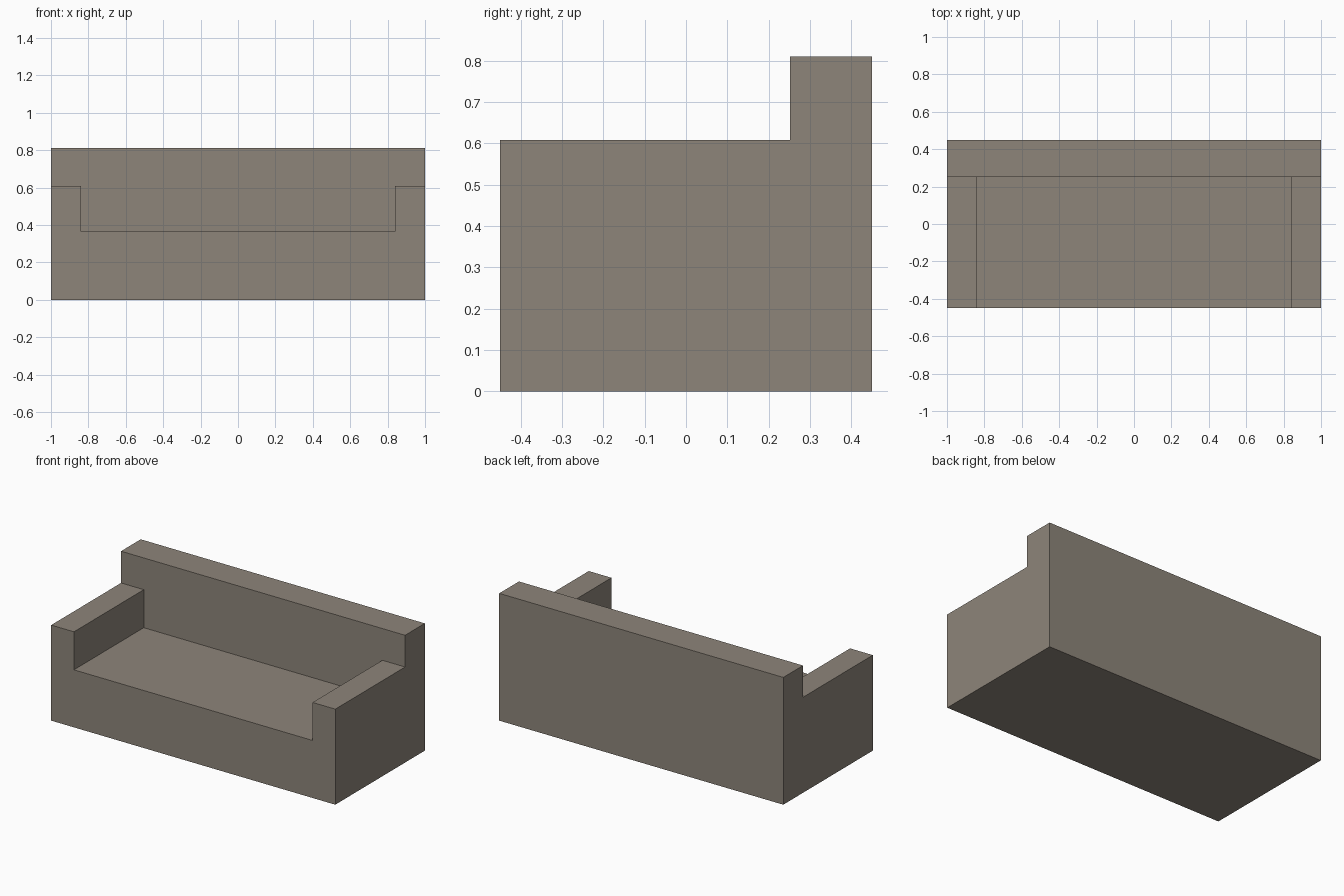
import bpy, bmesh
from mathutils import Vector

if "Cube" in bpy.data.objects:
    bpy.data.objects.remove(bpy.data.objects["Cube"])

HALF_W, HALF_D = 1.0, 0.45
ARM_X, BACK_Y = 0.84, 0.252
SEAT_Z, ARM_Z, BACK_Z = 0.366, 0.608, 0.81


def raise_faces(bm, z, new_z, test):
    """Extrude the upward faces at height z that pass the test up to new_z."""
    faces = [f for f in bm.faces if f.normal.z > 0.9
             and abs(f.calc_center_median().z - z) < 1e-4
             and test(f.calc_center_median())]
    result = bmesh.ops.extrude_face_region(bm, geom=faces)
    for v in result["geom"]:
        if isinstance(v, bmesh.types.BMVert):
            v.co.z = new_z
    bmesh.ops.delete(bm, geom=faces, context="FACES")
    bm.normal_update()


# Base block
bm = bmesh.new()
bmesh.ops.create_cube(bm, size=1)
for v in bm.verts:
    v.co = Vector((v.co.x * 2 * HALF_W, v.co.y * 2 * HALF_D, (v.co.z + 0.5) * SEAT_Z))

# Cuts marking the arms and the backrest
for co, no in (((-ARM_X, 0, 0), (1, 0, 0)), ((ARM_X, 0, 0), (1, 0, 0)),
               ((0, BACK_Y, 0), (0, 1, 0))):
    bmesh.ops.bisect_plane(bm, geom=bm.verts[:] + bm.edges[:] + bm.faces[:],
                           plane_co=co, plane_no=no)
bm.normal_update()

# Arms and backrest rise together, then the backrest continues
raise_faces(bm, SEAT_Z, ARM_Z, lambda c: abs(c.x) > ARM_X or c.y > BACK_Y)
raise_faces(bm, ARM_Z, BACK_Z, lambda c: c.y > BACK_Y)
bmesh.ops.recalc_face_normals(bm, faces=bm.faces[:])

mesh = bpy.data.meshes.new("sofa")
bm.to_mesh(mesh)
bm.free()
sofa = bpy.data.objects.new("sofa", mesh)
bpy.context.collection.objects.link(sofa)

# Taupe upholstery
fabric = bpy.data.materials.new("taupe_fabric")
fabric.diffuse_color = (0.27, 0.235, 0.195, 1)
fabric.use_nodes = True
fabric.node_tree.nodes["Principled BSDF"].inputs["Base Color"].default_value = fabric.diffuse_color
mesh.materials.append(fabric)
